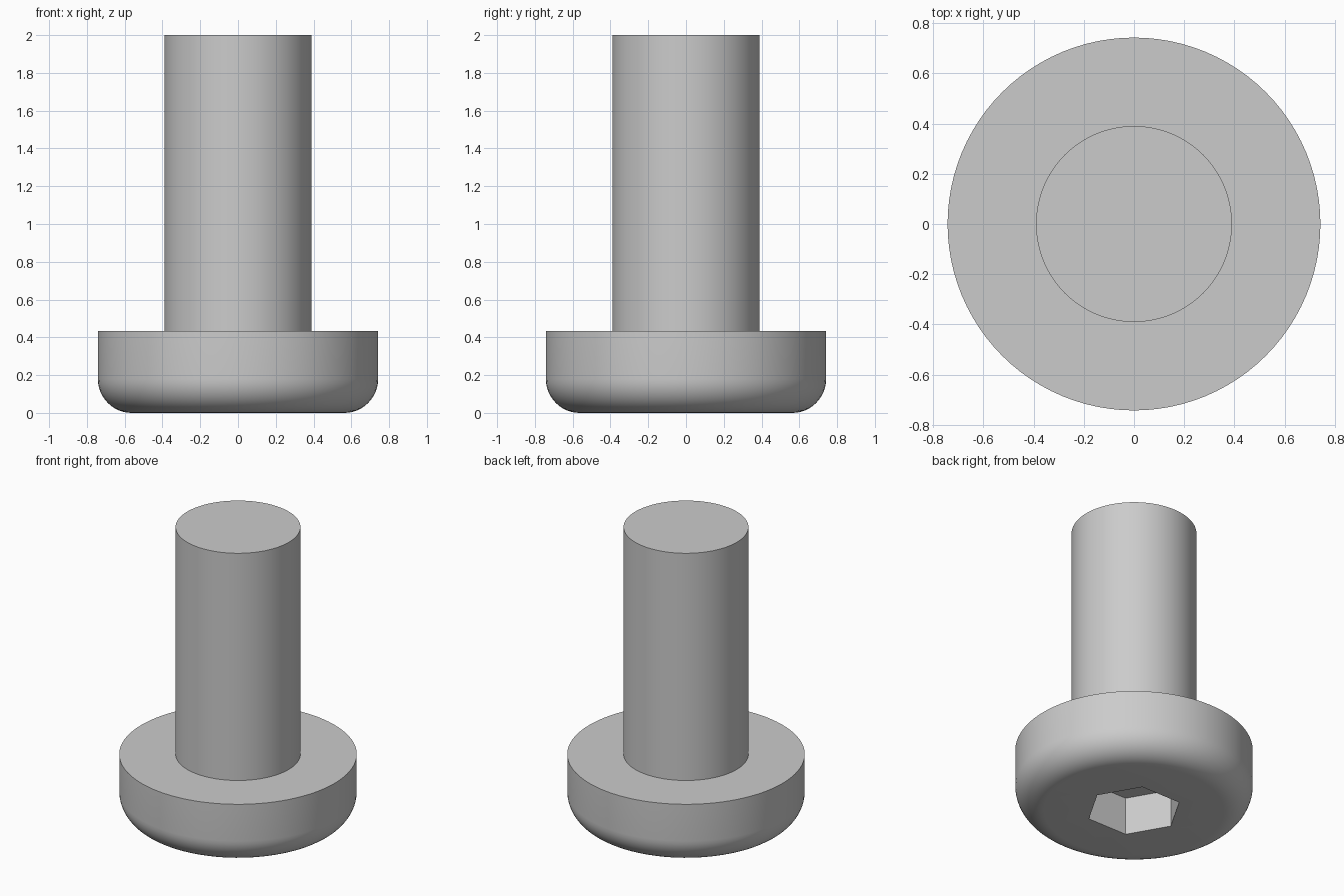
import bpy, bmesh, math

if "Cube" in bpy.data.objects:
    bpy.data.objects.remove(bpy.data.objects["Cube"])

SIDES = 96
HEAD_R, HEAD_H, ROUND = 0.742, 0.434, 0.18
SHANK_R, TOP = 0.39, 2.0
SOCKET_R, SOCKET_DEPTH = 0.30, 0.26

grey = bpy.data.materials.new("plain_grey")
grey.diffuse_color = (0.6, 0.6, 0.6, 1)
grey.use_nodes = True
grey.node_tree.nodes["Principled BSDF"].inputs["Base Color"].default_value = grey.diffuse_color


def prism(name, radius, z0, z1, sides):
    """Upright closed prism with one corner on the x axis."""
    mesh = bpy.data.meshes.new(name)
    bm = bmesh.new()
    ring = [bm.verts.new((radius * math.cos(a), radius * math.sin(a), z0))
            for a in (2 * math.pi * i / sides for i in range(sides))]
    base = bm.faces.new(ring)
    ext = bmesh.ops.extrude_face_region(bm, geom=[base], use_keep_orig=True)
    for v in ext["geom"]:
        if isinstance(v, bmesh.types.BMVert):
            v.co.z = z1
    bmesh.ops.recalc_face_normals(bm, faces=bm.faces)
    bm.to_mesh(mesh)
    bm.free()
    mesh.materials.append(grey)
    obj = bpy.data.objects.new(name, mesh)
    bpy.context.collection.objects.link(obj)
    return obj


def activate(obj):
    bpy.ops.object.select_all(action='DESELECT')
    obj.select_set(True)
    bpy.context.view_layer.objects.active = obj


# Head: disc with a rounded lower rim
head = prism("bolt_head", HEAD_R, 0, HEAD_H, SIDES)
bm = bmesh.new()
bm.from_mesh(head.data)
rim = [e for e in bm.edges if all(v.co.z < 0.001 for v in e.verts)]
bmesh.ops.bevel(bm, geom=rim, offset=ROUND, offset_type='OFFSET', segments=12,
                profile=0.5, affect='EDGES')
bm.to_mesh(head.data)
bm.free()

# Hexagonal socket cut into the underside
cutter = prism("socket_cutter", SOCKET_R, -0.2, SOCKET_DEPTH, 6)
cutter.hide_render = True
cut = head.modifiers.new("socket", 'BOOLEAN')
cut.operation = 'DIFFERENCE'
cut.solver = 'EXACT'
cut.object = cutter
activate(head)
bpy.ops.object.modifier_apply(modifier=cut.name)
bpy.data.objects.remove(cutter)

# Shank: plain cylinder rising from the head
shank = prism("bolt_shank", SHANK_R, HEAD_H - 0.02, TOP, SIDES)

for part in (head, shank):
    activate(part)
    bpy.ops.object.shade_smooth_by_angle(angle=math.radians(30))
